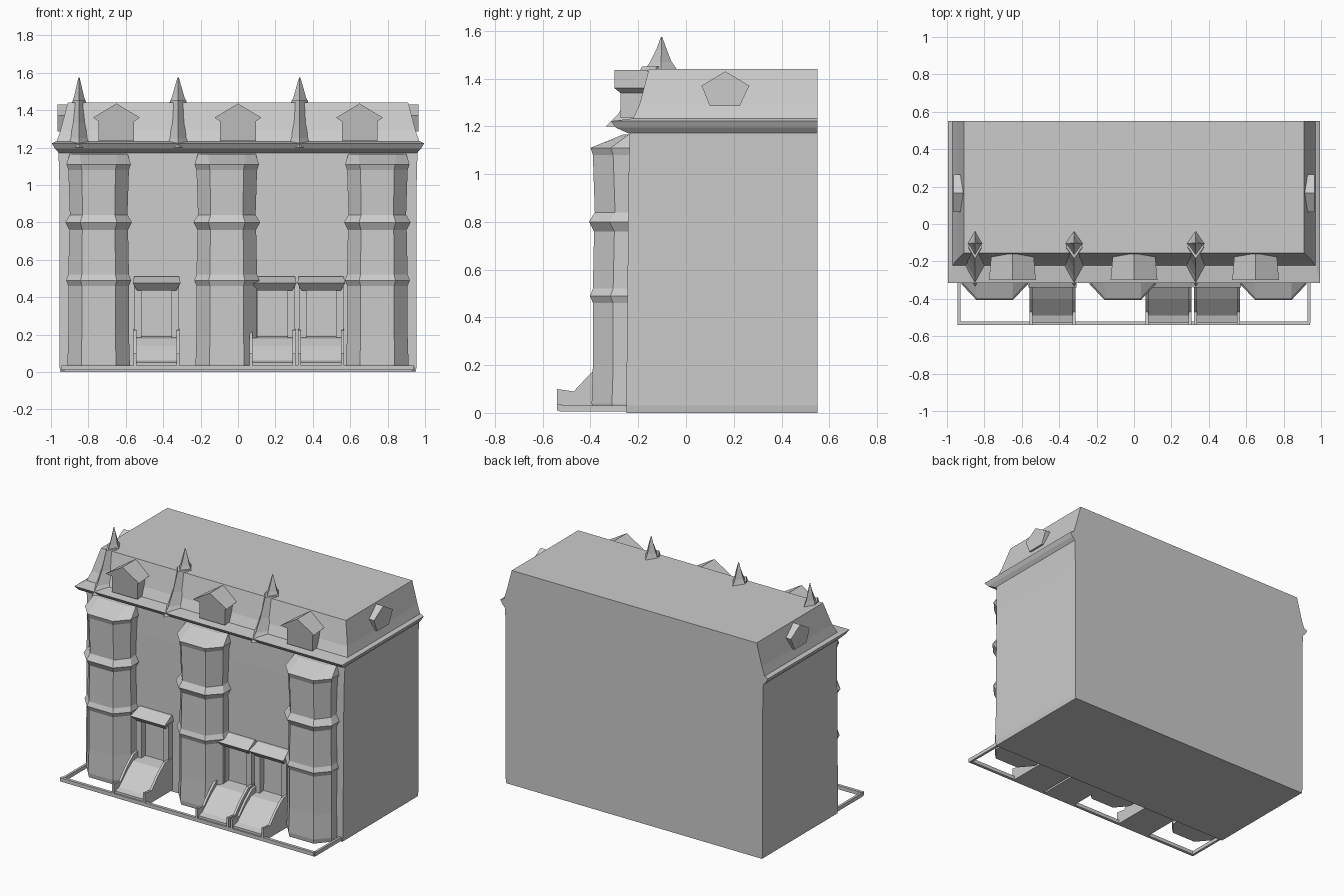
import bpy, bmesh


def loft(name, rings):
    """Skin a stack of equal-length point rings and cap both ends."""
    bm = bmesh.new()
    vs = [[bm.verts.new(p) for p in r] for r in rings]
    n = len(rings[0])
    for a, b in zip(vs, vs[1:]):
        for i in range(n):
            j = (i + 1) % n
            bm.faces.new((a[i], a[j], b[j], b[i]))
    bm.faces.new(vs[0][::-1])
    bm.faces.new(vs[-1])
    bmesh.ops.recalc_face_normals(bm, faces=bm.faces)
    me = bpy.data.meshes.new(name)
    bm.to_mesh(me)
    bm.free()
    ob = bpy.data.objects.new(name, me)
    bpy.context.collection.objects.link(ob)
    return ob


def rect(hx, y0, y1, z, cx=0):
    return [(cx - hx, y0, z), (cx + hx, y0, z), (cx + hx, y1, z), (cx - hx, y1, z)]


def box(name, x0, x1, y0, y1, z0, z1):
    cx, hx = (x0 + x1) / 2, (x1 - x0) / 2
    return loft(name, [rect(hx, y0, y1, z0, cx), rect(hx, y0, y1, z1, cx)])


def side_prism(name, yz, x0, x1):
    return loft(name, [[(x, y, z) for y, z in yz] for x in (x0, x1)])


BACK = 0.55

# Main walls
loft("walls", [rect(0.95, -0.25, BACK, 0.0), rect(0.955, -0.25, BACK, 0.03),
               rect(0.955, -0.24, BACK, 1.0), rect(0.96, -0.235, BACK, 1.19)])

# Projecting cornice and mansard roof
loft("cornice", [rect(0.957, -0.24, BACK, 1.17), rect(0.98, -0.295, BACK, 1.195),
                 rect(0.995, -0.315, BACK, 1.222), rect(0.975, -0.23, BACK, 1.232)])
loft("mansard_roof", [rect(0.972, -0.225, BACK, 1.225), rect(0.95, -0.195, BACK, 1.29),
                      rect(0.91, -0.155, BACK, 1.44)])

# Canted bay columns: (z, outward swell), with bands at the floor levels
LEVELS = [(0.01, 0.0), (0.04, 0.005), (0.2, 0.0), (0.46, 0.0), (0.49, 0.012), (0.52, 0.0),
          (0.76, -0.005), (0.80, 0.016), (0.84, -0.008), (1.08, 0.0), (1.11, 0.01)]
for k, cx in enumerate((-0.745, -0.06, 0.745)):
    rings = []
    for z, s in LEVELS:
        a, w = 0.09 + s * 0.5, 0.162 + s
        rings.append([(cx + x, y, z) for x, y in
                      ((-w, -0.22), (-w, -0.305 - s), (-a, -0.39 - s),
                       (a, -0.39 - s), (w, -0.305 - s), (w, -0.22))])
    # sloping bay roof
    top = [(-0.155, -0.22), (-0.155, -0.24), (-0.1, -0.265),
           (0.1, -0.265), (0.155, -0.24), (0.155, -0.22)]
    rings.append([(cx + x, y, 1.165) for x, y in top])
    loft(f"bay_{k}", rings)

# Entrance stoops with side rails, door jambs and canopies
RAMP = [(-0.53, 0.01), (-0.53, 0.05), (-0.49, 0.06), (-0.40, 0.14),
        (-0.34, 0.18), (-0.23, 0.19), (-0.23, 0.01)]
RAIL = [(-0.54, 0.01), (-0.54, 0.10), (-0.47, 0.09), (-0.40, 0.165),
        (-0.33, 0.22), (-0.24, 0.23), (-0.24, 0.01)]
for k, cx in enumerate((-0.435, 0.185, 0.445)):
    side_prism(f"stoop_{k}", RAMP, cx - 0.115, cx + 0.115)
    for s in (-1, 1):
        e = cx + s * 0.115
        side_prism(f"stoop_rail_{k}_{s}", RAIL, e - 0.008, e + 0.008)
        box(f"door_jamb_{k}_{s}", cx + s * 0.1 - 0.02, cx + s * 0.1 + 0.02,
            -0.29, -0.23, 0.15, 0.46)
    loft(f"door_canopy_{k}", [rect(0.105, -0.30, -0.23, 0.435, cx),
                              rect(0.128, -0.34, -0.23, 0.475, cx),
                              rect(0.12, -0.26, -0.23, 0.51, cx)])

# Front garden kerb
box("kerb_front", -0.945, 0.94, -0.54, -0.52, 0.01, 0.035)
for s in (-1, 1):
    box(f"kerb_side_{s}", s * 0.935 - 0.008, s * 0.935 + 0.008, -0.53, -0.24, 0.005, 0.03)

# Gabled dormers: front ones and one on each side
GABLE = [(-0.095, 1.235), (0.095, 1.235), (0.095, 1.34), (0.125, 1.36),
         (0, 1.435), (-0.125, 1.36), (-0.095, 1.34)]
for k, cx in enumerate((-0.65, 0.0, 0.65)):
    front = [(cx + x, -0.275 - (0.025 if z > 1.35 else 0), z) for x, z in GABLE]
    back = [(cx + x * 0.9, -0.16, z) for x, z in GABLE]
    loft(f"front_dormer_{k}", [front, back])
SIDE = [(0.10, 1.285), (0.225, 1.285), (0.265, 1.37), (0.165, 1.43), (0.065, 1.37)]
for s in (-1, 1):
    loft(f"side_dormer_{s}", [[(s * x, y, z) for y, z in SIDE] for x in (0.965, 0.89)])

# Party-wall ridges running up the roof into finials
for k, (cx, w) in enumerate(((-0.85, 0.045), (-0.32, 0.055), (0.33, 0.055))):
    def ring(z, hw, yf, yb):
        ym = (yf + yb) / 2
        return [(cx - hw, ym, z), (cx, yf, z), (cx + hw, ym, z), (cx, yb, z)]
    loft(f"finial_{k}", [ring(1.42, w, -0.185, -0.025), ring(1.47, w * 0.6, -0.15, -0.06),
                         ring(1.52, w * 0.35, -0.125, -0.08), ring(1.575, 0.003, -0.105, -0.1)])
    loft(f"roof_ridge_{k}", [ring(1.20, 0.07, -0.335, -0.12), ring(1.25, 0.05, -0.285, -0.12),
                             ring(1.33, 0.035, -0.235, -0.12), ring(1.45, w * 0.8, -0.185, -0.06)])
